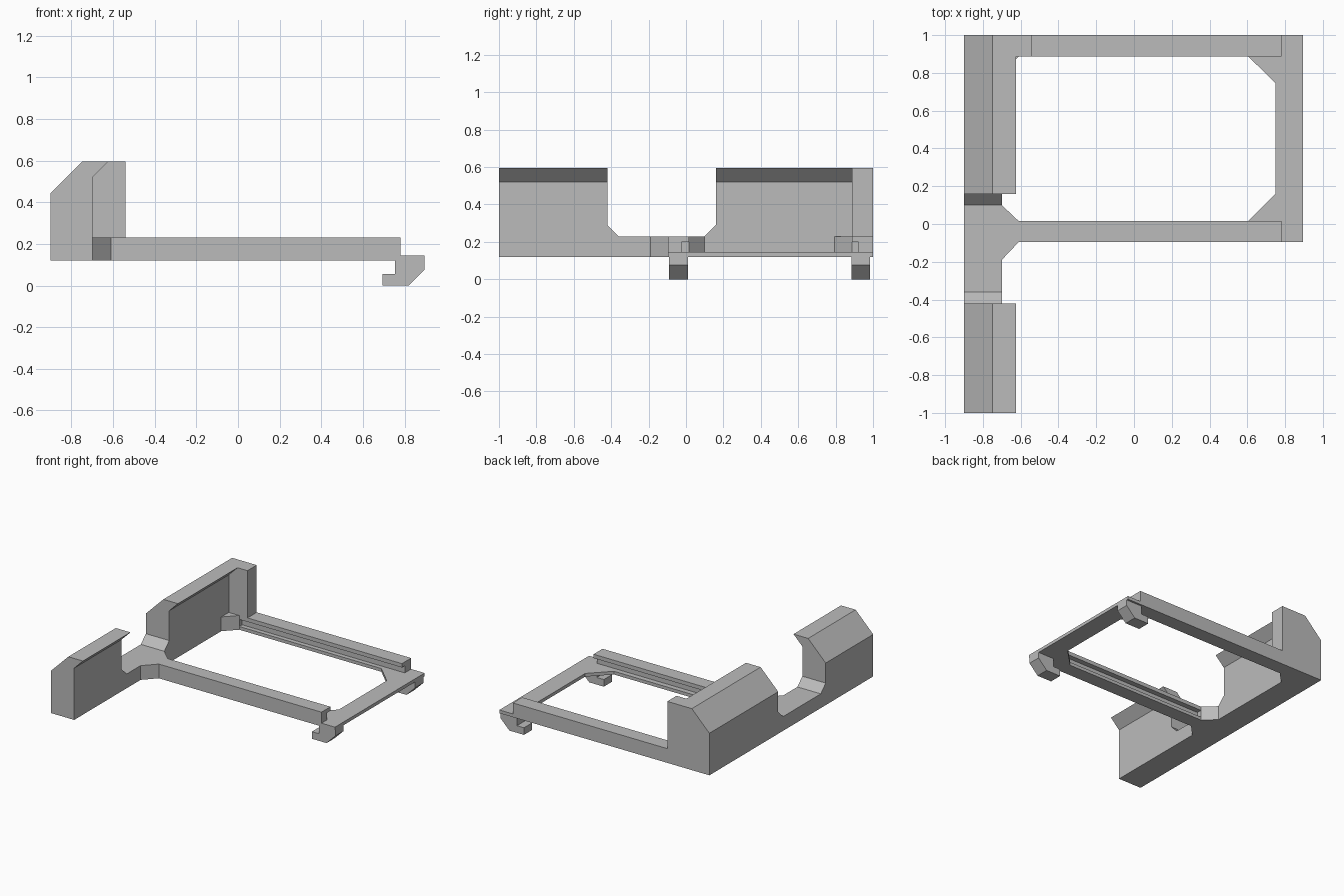
import bpy
import bmesh
from mathutils import Vector

cube = bpy.data.objects.get("Cube")
if cube:
    bpy.data.objects.remove(cube, do_unlink=True)

grey = bpy.data.materials.new("plain_grey")
grey.use_nodes = True
GREY = (0.5, 0.5, 0.5, 1)
grey.diffuse_color = GREY
grey.node_tree.nodes["Principled BSDF"].inputs["Base Color"].default_value = GREY


def prism(name, axis, profile, start, end):
    """Extrude a flat outline along an axis; outline is in the other two axes, in order."""
    a = "xyz".index(axis)

    def point(p, depth):
        co = list(p)
        co.insert(a, depth)
        return Vector(co)

    bm = bmesh.new()
    face = bm.faces.new([bm.verts.new(point(p, start)) for p in profile])
    ext = bmesh.ops.extrude_face_region(bm, geom=[face])
    top = [v for v in ext["geom"] if isinstance(v, bmesh.types.BMVert)]
    shift = Vector((0, 0, 0))
    shift[a] = end - start
    bmesh.ops.translate(bm, verts=top, vec=shift)
    bmesh.ops.recalc_face_normals(bm, faces=bm.faces)
    mesh = bpy.data.meshes.new(name)
    bm.to_mesh(mesh)
    bm.free()
    mesh.materials.append(grey)
    ob = bpy.data.objects.new(name, mesh)
    bpy.context.collection.objects.link(ob)
    return ob


def rect(a0, a1, b0, b1):
    return [(a0, b0), (a1, b0), (a1, b1), (a0, b1)]


BASE, RAIL_TOP, PLATE_TOP, TOP = 0.12, 0.23, 0.145, 0.595
BACK, FACE, ROOT, RAIL_END = -0.9, -0.7, -0.61, 0.78
OUT, INN = -0.095, 0.015      # front rail, outer and inner sides
OUT2, INN2 = 1.0, 0.887       # rear rail, outer and inner sides

# Tall walls with an overhanging lip
wall = [(BACK, BASE), (BACK, 0.445), (-0.75, TOP), (-0.625, TOP), (FACE, 0.52), (FACE, BASE)]
prism("front_wall", "y", wall, -1, -0.42)
prism("rear_wall", "y", wall, 0.16, INN2)

# Low saddle joining the walls
saddle = [(-0.42, BASE), (-0.42, 0.29), (-0.36, RAIL_TOP),
          (0.10, RAIL_TOP), (0.16, 0.29), (0.16, BASE)]
prism("wall_saddle", "x", saddle, BACK, FACE)

# End plate closing the rear wall
end_plate = [(BACK, BASE), (ROOT, BASE), (ROOT, RAIL_TOP), (-0.54, RAIL_TOP),
             (-0.54, TOP), (-0.75, TOP), (BACK, 0.445)]
prism("wall_end_plate", "y", end_plate, INN2, OUT2)

# Flared rail roots
prism("front_rail_root", "z",
      [(FACE, -0.19), (ROOT, OUT), (ROOT, INN), (FACE, 0.10)], BASE, RAIL_TOP)
prism("rear_rail_root", "z", [(FACE, 0.795), (ROOT, INN2), (FACE, INN2)], BASE, RAIL_TOP)

# Rails with a groove along the inner side
for name, outer, inner, groove in (("front_rail", OUT, INN, -0.025),
                                   ("rear_rail", OUT2, INN2, 0.922)):
    section = [(outer, BASE), (inner, BASE), (inner, PLATE_TOP), (groove, PLATE_TOP),
               (groove, 0.2), (inner, 0.2), (inner, RAIL_TOP), (outer, RAIL_TOP)]
    prism(name, "x", section, ROOT, RAIL_END)

# Thin cross bar with corner gussets
bar = [(RAIL_END, OUT), (0.895, OUT), (0.895, OUT2), (RAIL_END, OUT2), (RAIL_END, INN2),
       (0.605, INN2), (0.75, 0.745), (0.75, 0.16), (0.605, INN), (RAIL_END, INN)]
prism("cross_bar", "z", bar, BASE, PLATE_TOP)

# Hooks below the cross bar
hook = [(0.755, BASE), (0.755, 0.055), (0.695, 0.055), (0.695, 0),
        (0.82, 0), (0.895, 0.075), (0.895, BASE)]
for name, y in (("front_hook", -0.09), ("rear_hook", 0.885)):
    prism(name, "y", hook, y, y + 0.1)
